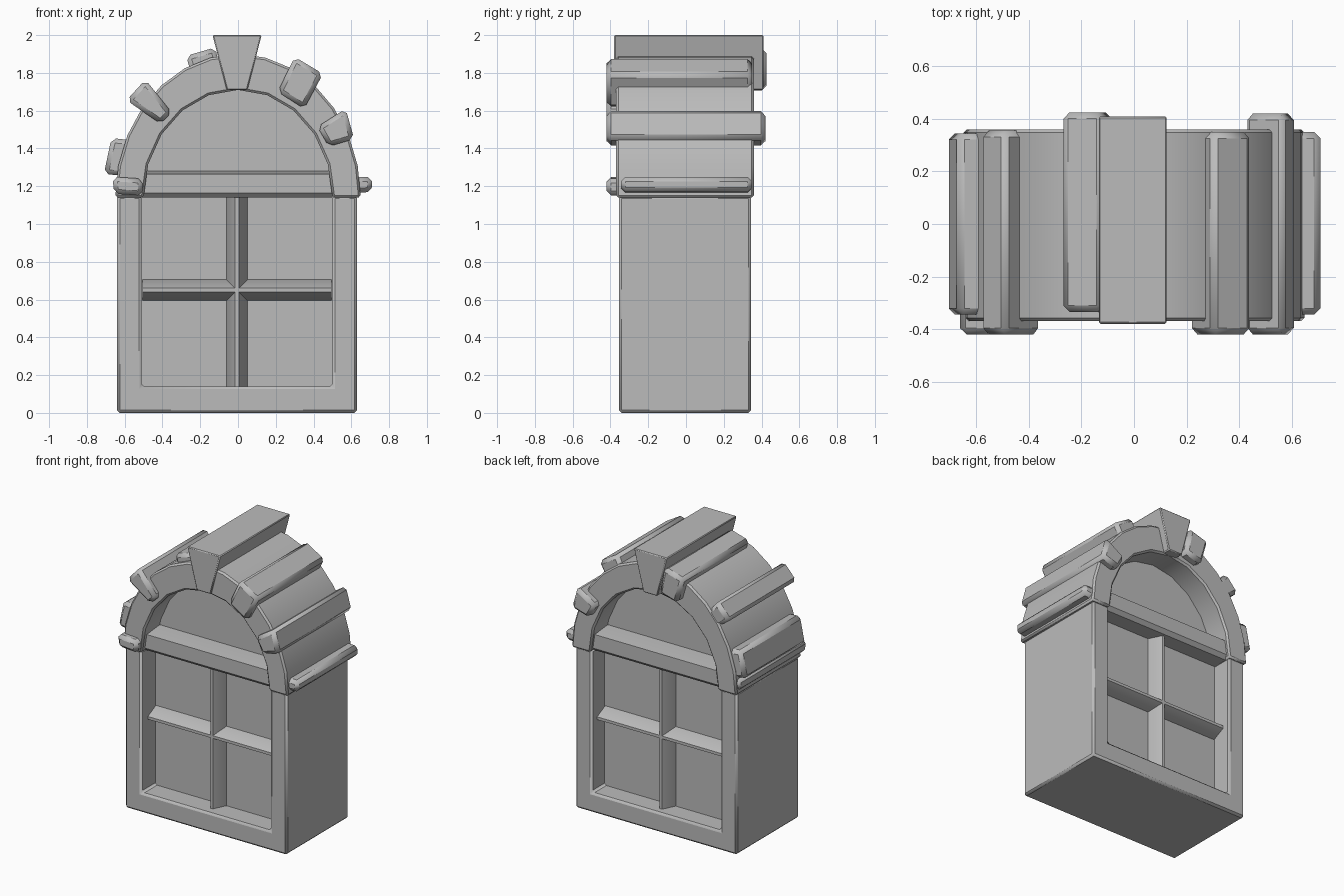
import bpy
import bmesh
from math import cos, sin, pi, radians

cube = bpy.data.objects.get("Cube")
if cube:
    bpy.data.objects.remove(cube, do_unlink=True)

stone = bpy.data.materials.new("grey_stone")
stone.use_nodes = True
grey = (0.5, 0.5, 0.5, 1)
stone.diffuse_color = grey
stone.node_tree.nodes["Principled BSDF"].inputs["Base Color"].default_value = grey

parts = []


def prism(name, outline, low, high, bevel=0.0, place=lambda a, b, t: (a, t, b)):
    """Extrude a 2D outline between two depths; place maps it into space."""
    bm = bmesh.new()
    face = bm.faces.new([bm.verts.new(place(a, b, low)) for a, b in outline])
    step = [q - p for p, q in zip(place(0, 0, low), place(0, 0, high))]
    new = bmesh.ops.extrude_face_region(bm, geom=[face], use_keep_orig=True)["geom"]
    bmesh.ops.translate(bm, vec=step, verts=[v for v in new if isinstance(v, bmesh.types.BMVert)])
    bmesh.ops.recalc_face_normals(bm, faces=bm.faces)
    mesh = bpy.data.meshes.new(name)
    bm.to_mesh(mesh)
    bm.free()
    mesh.materials.append(stone)
    obj = bpy.data.objects.new(name, mesh)
    bpy.context.collection.objects.link(obj)
    if bevel:
        mod = obj.modifiers.new("worn_edges", 'BEVEL')
        mod.width = bevel
        mod.segments = 1
        mod.limit_method = 'ANGLE'
        mod.angle_limit = radians(40)
    parts.append(obj)
    return obj


def arc(rx, rz, count):
    return [(rx * cos(pi * i / count), 1.14 + rz * sin(pi * i / count)) for i in range(count + 1)]


# Lower frame: sill and two jambs in one U shape
prism("window_frame", [(-.64, 0), (.63, 0), (.63, 1.15), (.5, 1.15), (.5, .14),
                       (-.51, .14), (-.51, 1.15), (-.64, 1.15)], -.355, .345, .014)

# Recessed panes and the arched panel above them
prism("window_panes", [(-.55, .08), (.55, .08), (.55, 1.2), (-.55, 1.2)], -.2, .2)
prism("arch_panel", arc(.54, .61, 12), -.19, .19)

# Arch band
prism("arch", arc(.65, .76, 14) + arc(.5, .57, 10)[::-1], -.37, .36, .012)

# Transom with a sloped top and chamfered underside
side = [(-.31, 1.14), (.31, 1.14), (.335, 1.165), (.335, 1.265),
        (.2, 1.28), (-.2, 1.28), (-.335, 1.265), (-.335, 1.165)]
prism("transom", side, -.51, .5, place=lambda a, b, t: (t, a, b))

# Glazing bars with tapered fronts on both faces
bar = [(-.055, -.2), (-.01, -.29), (.01, -.29), (.055, -.2),
       (.055, .2), (.01, .29), (-.01, .29), (-.055, .2)]
prism("vertical_bar", bar, .14, 1.15, place=lambda a, b, t: (a - .005, b, t))
prism("horizontal_bar", bar, -.505, .495, place=lambda a, b, t: (t, b, a + .65))

# Keystone
prism("keystone", [(-.135, 2), (.125, 2), (.05, 1.71), (-.06, 1.71)], -.38, .41, .006)

# Irregular raised stones that run through the arch
stones = {
    "upper_right_stone": ([(-.49, 1.765), (-.35, 1.59), (-.41, 1.53), (-.59, 1.655)], -.42, .355),
    "upper_left_stone": ([(.3, 1.885), (.45, 1.795), (.35, 1.61), (.21, 1.7)], -.42, .35),
    "lower_left_stone": ([(.57, 1.61), (.615, 1.45), (.48, 1.41), (.42, 1.515)], -.42, .42),
    "lower_right_stone": ([(-.67, 1.455), (-.71, 1.265), (-.55, 1.25), (-.53, 1.44)], -.345, .345),
    "crown_stone": ([(-.275, 1.89), (-.12, 1.935), (-.08, 1.74), (-.22, 1.7)], -.335, .425),
    "right_impost": ([(-.665, 1.25), (-.505, 1.24), (-.505, 1.15), (-.655, 1.16)], -.42, .35),
    "left_impost": ([(.71, 1.25), (.54, 1.25), (.54, 1.16), (.71, 1.17)], -.345, .35),
}
for name, (outline, front, back) in stones.items():
    prism(name, outline, front, back, .024)

# Smooth the curved band while keeping hard edges
bpy.ops.object.select_all(action='DESELECT')
for obj in parts:
    obj.select_set(True)
bpy.context.view_layer.objects.active = parts[0]
bpy.ops.object.shade_smooth_by_angle(angle=radians(30))
